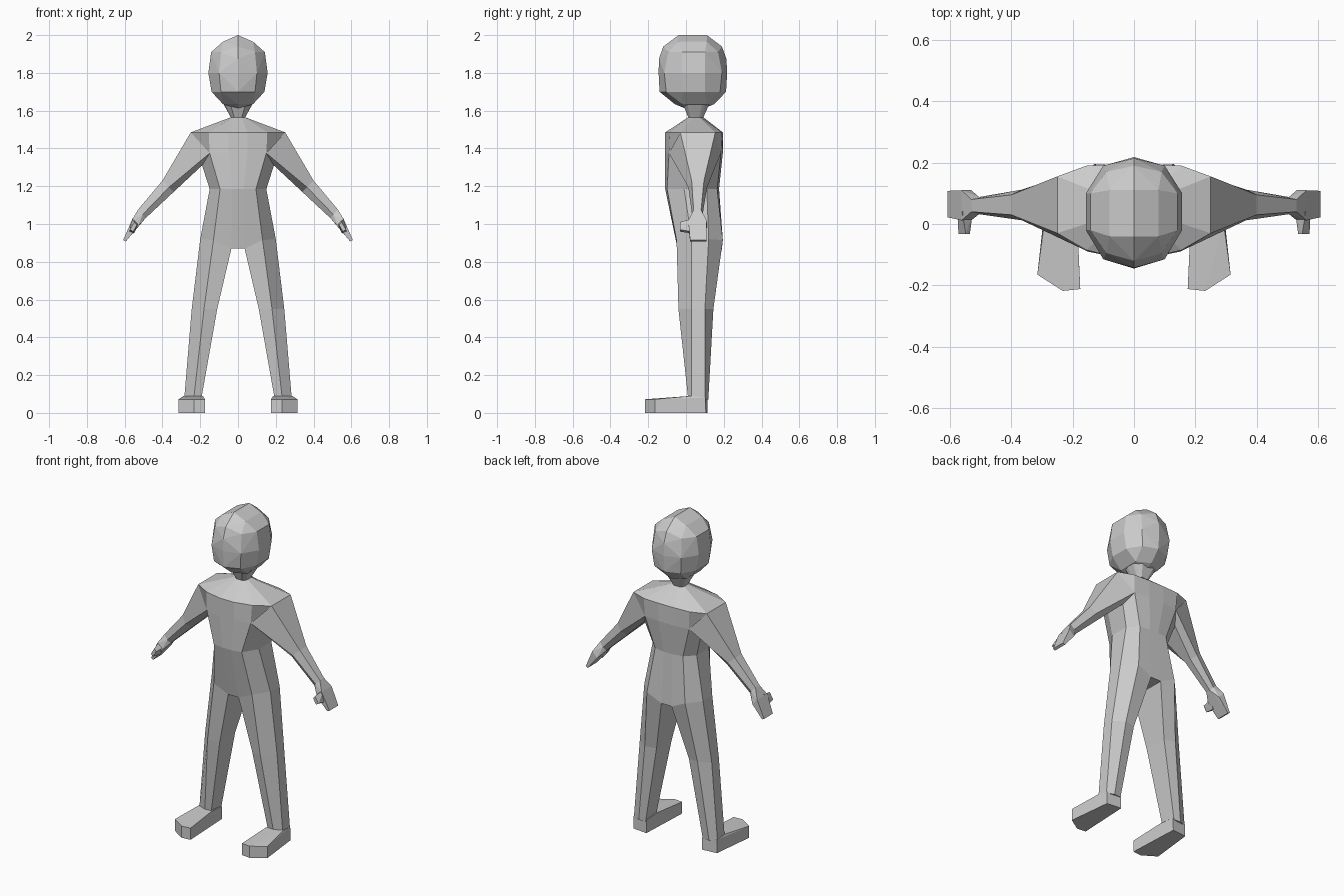
import bpy, bmesh


def finish(name, bm, mirror):
    bmesh.ops.recalc_face_normals(bm, faces=bm.faces)
    me = bpy.data.meshes.new(name)
    bm.to_mesh(me)
    bm.free()
    ob = bpy.data.objects.new(name, me)
    bpy.context.collection.objects.link(ob)
    if mirror:
        ob.modifiers.new("mirror", 'MIRROR').use_mirror_merge = False
    return ob


def loft(name, rings, mirror=False):
    """Skin a stack of equally sized rings and cap both ends."""
    bm = bmesh.new()
    vs = [[bm.verts.new(p) for p in r] for r in rings]
    n = len(rings[0])
    for a, b in zip(vs, vs[1:]):
        for i in range(n):
            j = (i + 1) % n
            bm.faces.new((a[i], a[j], b[j], b[i]))
    bm.faces.new(vs[0])
    bm.faces.new(vs[-1][::-1])
    return finish(name, bm, mirror)


def hull(name, pts, mirror=False):
    """Faceted convex block around a few points."""
    bm = bmesh.new()
    for p in pts:
        bm.verts.new(p)
    r = bmesh.ops.convex_hull(bm, input=bm.verts)
    bmesh.ops.delete(bm, geom=list({g for g in r["geom_interior"] if isinstance(g, bmesh.types.BMVert)}), context='VERTS')
    bmesh.ops.dissolve_limit(bm, angle_limit=0.03, verts=bm.verts, edges=bm.edges)
    return finish(name, bm, mirror)


def both(half):
    return half + [(-x, y, z) for x, y, z in reversed(half)]


def level(z, pts):
    return [(x, y, z) for x, y in pts]


# head
half = [(0, -.04, 2), (0, .11, 2), (.08, -.04, 1.965), (.08, .11, 1.965),
        (0, -.12, 1.94), (0, .19, 1.94)]
half += level(1.91, [(.09, -.095), (.142, -.02), (.142, .1), (.09, .17)])
half += level(1.875, [(0, -.143), (0, .214)])
half += level(1.80, [(0, -.145), (.1, -.115), (.157, -.02), (.157, .1), (.1, .19), (0, .218)])
half += level(1.70, [(0, -.14), (.09, -.105), (.14, -.02), (.14, .1), (.09, .18), (0, .212)])
half += level(1.635, [(0, -.06), (.08, -.02), (.08, .11), (0, .15)])
half += level(1.61, [(0, 0), (0, .09)])
hull("head", half + [(-x, y, z) for x, y, z in half if x > 0])

# torso with neck: shared rings for shoulder, armpit and hip
neck = [(.02, .012), (.034, .025), (.038, .04), (.038, .07), (.034, .08), (.02, .092)]
shoulder = level(1.485, [(.05, -.11), (.155, -.085), (.25, -.03), (.25, .155), (.155, .19), (.05, .195)])
armpit = [(.05, -.11, 1.375), (.15, -.09, 1.375), (.19, 0, 1.31),
          (.19, .13, 1.31), (.15, .185, 1.375), (.05, .195, 1.375)]
waist = level(1.185, [(.03, -.11), (.095, -.10), (.15, -.01), (.15, .11), (.095, .165), (.03, .175)])
hip = [(.035, -.045, .87), (.13, -.05, .915), (.2, .03, .92),
       (.2, .12, .92), (.13, .195, .915), (.035, .19, .87)]
loft("torso", [both(r) for r in (
    level(1.64, [(x * 2.1, y * 1.8 - .04) for x, y in neck]),
    level(1.565, neck), shoulder, armpit, waist, hip)])

# legs
loft("leg", [hip,
             level(.55, [(.11, -.02), (.18, -.04), (.245, .03), (.245, .1), (.18, .145), (.11, .13)]),
             level(.07, [(.195, .015), (.235, .012), (.285, .03), (.285, .1), (.24, .118), (.195, .115)])],
     mirror=True)

# feet
foot = [(.19, .115), (.285, .105), (.29, .0), (.315, -.165), (.232, -.218), (.175, -.212), (.185, .0)]
hull("foot", [(x, y, 0) for x, y in foot]
     + [(x, y, .088 if y > -.1 else .072) for x, y in foot if y < .03]
     + [(.19, .03, .09), (.288, .03, .09)] + level(.08, [(.19, .113), (.284, .103)]), mirror=True)

# arms
wrist = [(.53, .04, 1.075), (.505, .032, 1.05), (.49, .045, 1.03),
         (.49, .075, 1.03), (.505, .088, 1.05), (.53, .08, 1.075)]
loft("arm", [
    [shoulder[2], armpit[1], armpit[2], armpit[3], armpit[4], shoulder[3]],
    [(.40, .03, 1.23), (.365, .012, 1.195), (.34, .04, 1.17),
     (.34, .085, 1.17), (.365, .112, 1.195), (.40, .095, 1.23)],
    wrist], mirror=True)

# hands and thumbs
hull("hand", wrist + [(x, y, z) for y in (.012, .11) for x, z in ((.562, 1.02), (.53, .985))]
     + [(x, y, z) for y in (.022, .108) for x, z in ((.608, .915), (.594, .908))], mirror=True)
hull("thumb", [(.56, .04, 1.03), (.525, .04, 1.0), (.575, .03, .96), (.55, .03, .95),
               (.548, -.033, 1.01), (.535, -.033, .995), (.572, -.033, .97), (.555, -.033, .96)],
     mirror=True)
